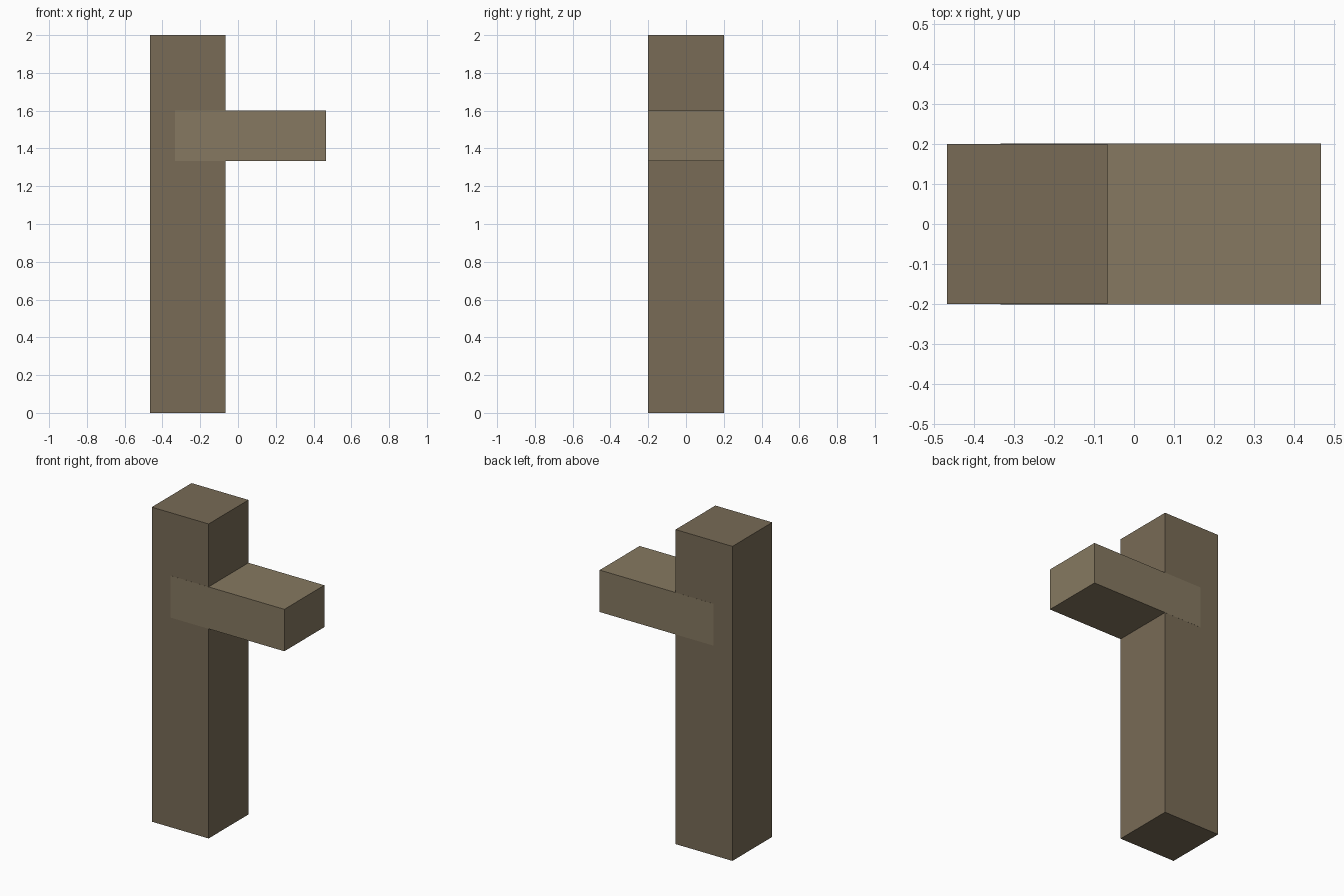
import bpy

if "Cube" in bpy.data.objects:
    bpy.data.objects.remove(bpy.data.objects["Cube"])

U = 2 / 15  # the model sits on a grid of 15 units in height


def material(name, rgb):
    mat = bpy.data.materials.new(name)
    mat.diffuse_color = (*rgb, 1)
    mat.use_nodes = True
    mat.node_tree.nodes["Principled BSDF"].inputs["Base Color"].default_value = mat.diffuse_color
    return mat


def box(name, x0, x1, half_y, z0, z1, mat):
    bpy.ops.mesh.primitive_cube_add(size=1, location=((x0 + x1) / 2, 0, (z0 + z1) / 2))
    ob = bpy.context.object
    ob.name = name
    ob.scale = (x1 - x0, 2 * half_y, z1 - z0)
    bpy.ops.object.transform_apply(location=False, rotation=False, scale=True)
    ob.data.materials.append(mat)
    return ob


dark_wood = material("dark_wood", (0.188, 0.147, 0.093))
light_wood = material("light_wood", (0.238, 0.191, 0.119))

# Upright square post
box("post", -3.5 * U, -0.5 * U, 1.5 * U, 0, 15 * U, dark_wood)

# Side arm set into the post, a hair proud so its faces show on the post's sides
box("side_arm", -2.5 * U, 3.5 * U, 1.5 * U + 0.0005, 10 * U, 12 * U, light_wood)
